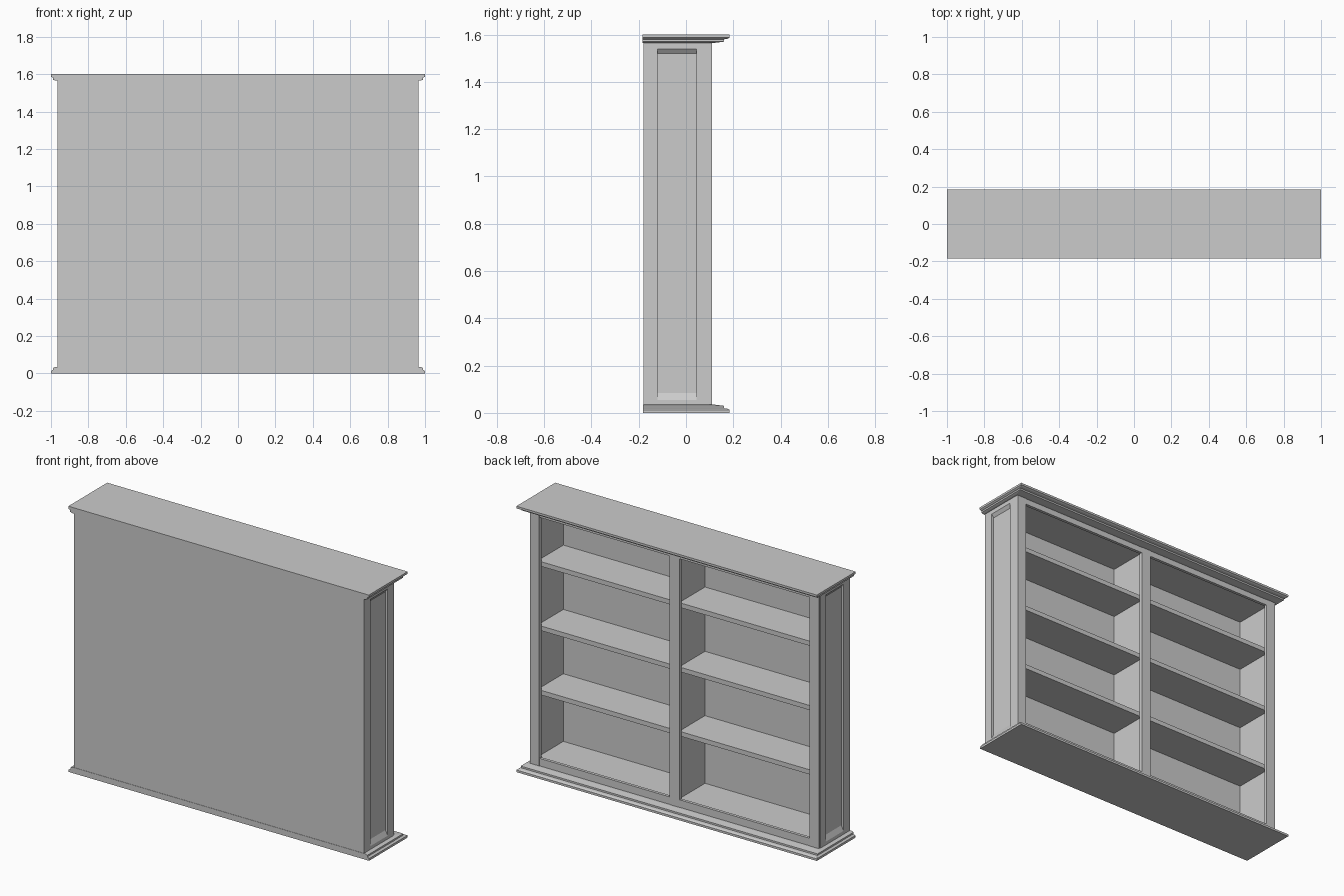
import bpy
import bmesh

cube = bpy.data.objects.get("Cube")
if cube:
    bpy.data.objects.remove(cube, do_unlink=True)

grey = bpy.data.materials.new("light grey paint")
grey.use_nodes = True
colour = (0.6, 0.6, 0.6, 1)
grey.diffuse_color = colour
grey.node_tree.nodes["Principled BSDF"].inputs["Base Color"].default_value = colour


def finish(name, bm):
    bmesh.ops.recalc_face_normals(bm, faces=bm.faces)
    mesh = bpy.data.meshes.new(name)
    bm.to_mesh(mesh)
    bm.free()
    mesh.materials.append(grey)
    obj = bpy.data.objects.new(name, mesh)
    bpy.context.collection.objects.link(obj)
    return obj


def stack(name, rings):
    """Closed solid through horizontal rectangles (x0, x1, y0, y1, z)."""
    bm = bmesh.new()
    loops = []
    for x0, x1, y0, y1, z in rings:
        corners = ((x0, y0), (x1, y0), (x1, y1), (x0, y1))
        loops.append([bm.verts.new((x, y, z)) for x, y in corners])
    for low, high in zip(loops, loops[1:]):
        for i in range(4):
            j = (i + 1) % 4
            bm.faces.new((low[i], low[j], high[j], high[i]))
    bm.faces.new(loops[0])
    bm.faces.new(loops[-1])
    return finish(name, bm)


def box(name, x, y, z):
    return stack(name, [(*x, *y, z[0]), (*x, *y, z[1])])


BACK, FACE = -0.18, 0.11      # rear plane and face-frame plane
SIDE, INNER = 0.965, 0.93     # outer and inner faces of the sides
LOW, HIGH = 0.035, 1.57       # carcass height between mouldings
STILE = 0.065

# Back panel, floor and ceiling boards
box("back_panel", (-0.955, 0.955), (BACK, -0.155), (LOW, HIGH))
box("floor_board", (-INNER, INNER), (-0.155, 0.1), (LOW, 0.075))
box("ceiling_board", (-INNER, INNER), (-0.155, 0.1), (1.54, HIGH))

# Stepped mouldings round the sides and open face, flat along the rear
outline = [(1.0, 0.185, 0), (1.0, 0.185, 0.013), (0.993, 0.175, 0.018),
           (0.988, 0.16, 0.02), (0.988, 0.16, 0.03), (0.975, 0.12, LOW)]
stack("base_moulding", [(-x, x, -0.182, y, z) for x, y, z in outline])
stack("cornice", [(-x, x, -0.185, y, 1.6 - z) for x, y, z in reversed(outline)])

for side, label in ((1, "left"), (-1, "right")):
    def span(a, b):
        return tuple(sorted((a * side, b * side)))

    # Framed side with a recessed panel
    box(label + "_side_panel", span(0.925, 0.95), (-0.125, 0.045), (LOW, HIGH))
    box(label + "_side_rear_stile", span(0.925, SIDE), (BACK, -0.12), (LOW, HIGH))
    box(label + "_side_front_stile", span(0.925, SIDE), (0.045, 0.1), (LOW, HIGH))
    for end, (edge, lip, slope) in (("bottom", (LOW, 0.055, 0.085)),
                                    ("top", (HIGH, 1.54, 1.52))):
        deep, proud = span(0.925, 0.95), span(0.925, SIDE)
        rings = [(*proud, -0.12, 0.045, edge), (*proud, -0.12, 0.045, lip),
                 (*deep, -0.12, 0.045, slope)]
        stack(label + "_side_" + end + "_rail", rings)

    # Face frame stile
    box(label + "_face_stile", span(SIDE - STILE, SIDE - 0.003), (0.09, FACE), (LOW, HIGH))

    # Three shelves in each bay
    for i in range(3):
        z = 0.468 + 0.387 * i
        box(f"{label}_shelf_{i + 1}", span(0.015, INNER), (-0.155, 0.09),
            (z - 0.014, z + 0.014))

# Central divider and remaining face frame
box("divider", (-0.018, 0.018), (-0.155, 0.095), (0.07, 1.545))
box("centre_face_stile", (-STILE / 2, STILE / 2), (0.09, FACE), (LOW, HIGH))
box("bottom_face_rail", (-0.9, 0.9), (0.09, FACE - 0.002), (LOW, 0.08))
box("top_face_rail", (-0.9, 0.9), (0.09, FACE - 0.002), (1.53, HIGH))
